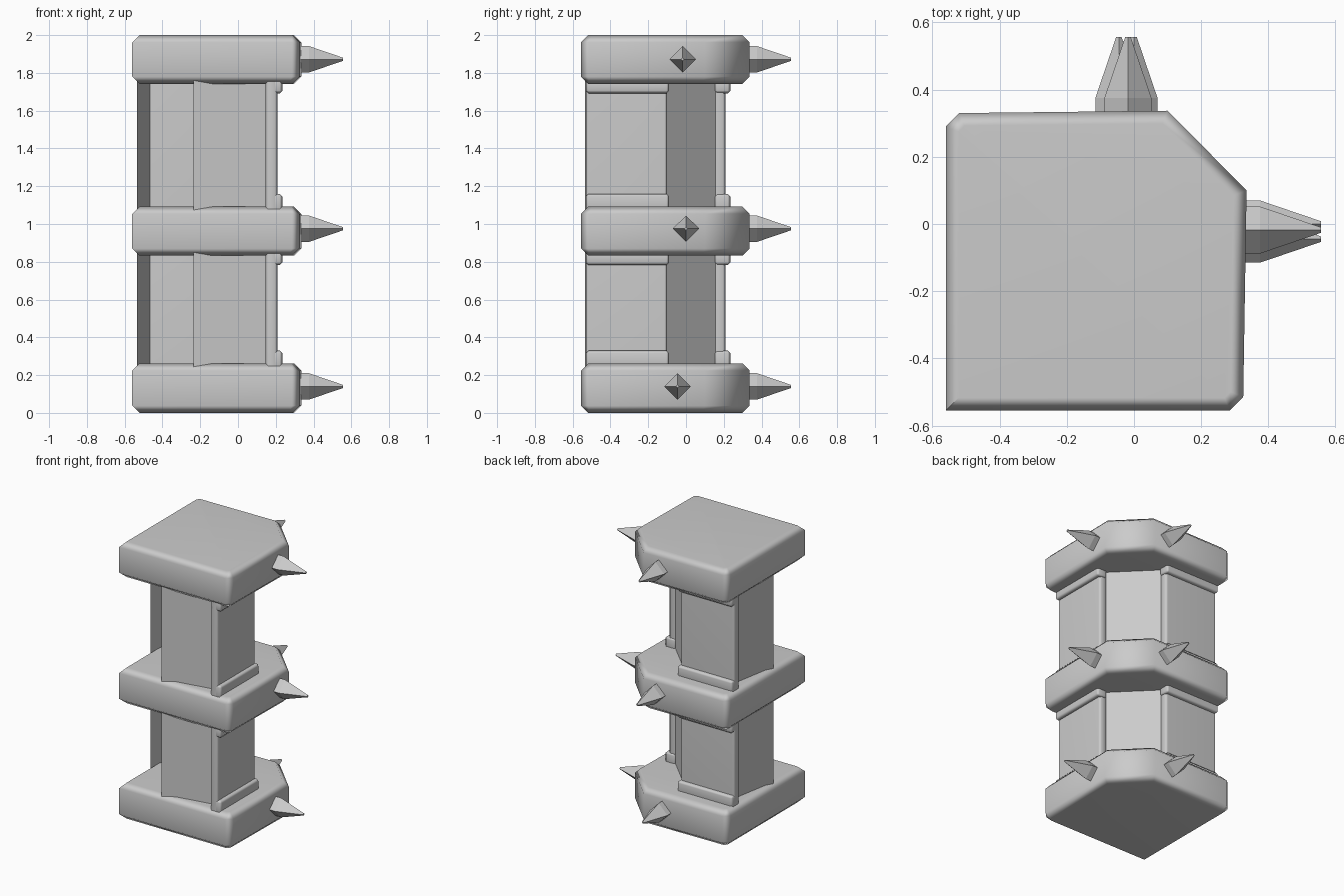
import bpy, bmesh, math

if "Cube" in bpy.data.objects:
    bpy.data.objects.remove(bpy.data.objects["Cube"])


def finish(bm, name, smooth=None, swap=False):
    # swap mirrors the part across the diagonal plane x = y
    if swap:
        for v in bm.verts:
            v.co.x, v.co.y = v.co.y, v.co.x
    bmesh.ops.recalc_face_normals(bm, faces=bm.faces)
    me = bpy.data.meshes.new(name)
    bm.to_mesh(me)
    bm.free()
    ob = bpy.data.objects.new(name, me)
    bpy.context.collection.objects.link(ob)
    if smooth:
        bpy.ops.object.select_all(action='DESELECT')
        ob.select_set(True)
        bpy.context.view_layer.objects.active = ob
        bpy.ops.object.shade_smooth_by_angle(angle=math.radians(smooth))
        wn = ob.modifiers.new("weighted_normals", 'WEIGHTED_NORMAL')
        wn.keep_sharp = True
    return ob


def prism(points, z0, z1):
    bm = bmesh.new()
    lower = [bm.verts.new((x, y, z0)) for x, y in points]
    upper = [bm.verts.new((x, y, z1)) for x, y in points]
    n = len(points)
    bm.faces.new(lower[::-1])
    bm.faces.new(upper)
    for i in range(n):
        j = (i + 1) % n
        bm.faces.new((lower[i], lower[j], upper[j], upper[i]))
    return bm


def slab(name, z0, z1):
    pts = [(-.56, -.555), (.285, -.555), (.325, -.515), (.335, .10),
           (.10, .337), (-.52, .33), (-.56, .29)]
    bm = prism(pts, z0, z1)
    rim = [e for e in bm.edges if abs(e.verts[0].co.z - e.verts[1].co.z) < 1e-5]
    bmesh.ops.bevel(bm, geom=rim, offset=.038, segments=1, affect='EDGES')
    finish(bm, name, smooth=50)


def box(name, x, y, z, bevel, swap):
    bm = prism([(x[0], y[0]), (x[1], y[0]), (x[1], y[1]), (x[0], y[1])], *z)
    bmesh.ops.bevel(bm, geom=bm.edges[:], offset=bevel, segments=1, affect='EDGES')
    finish(bm, name, smooth=50, swap=swap)


def spike(name, y, z, swap):
    # diamond section: short straight collar, then a long taper
    bm = bmesh.new()
    rings = []
    for x, r in ((.30, .07), (.375, .07), (.557, .008)):
        rings.append([bm.verts.new((x, y + r * a, z + r * b))
                      for a, b in ((1, 0), (0, 1), (-1, 0), (0, -1))])
    for p, q in zip(rings, rings[1:]):
        for i in range(4):
            j = (i + 1) % 4
            bm.faces.new((p[i], p[j], q[j], q[i]))
    bm.faces.new(rings[0])
    bm.faces.new(rings[-1])
    finish(bm, name, swap=swap)


# Three heavy slabs
for name, z0, z1 in (("base_slab", 0, .262), ("middle_slab", .832, 1.092),
                     ("top_slab", 1.742, 2.0)):
    slab(name, z0, z1)

# Open folded core wall, missing at the front left corner
path = [(-.235, -.535), (.155, -.465), (.155, -.10),
        (-.10, .155), (-.465, .155), (-.535, -.235)]
bm = bmesh.new()
cols = [(bm.verts.new((x, y, .15)), bm.verts.new((x, y, 1.85))) for x, y in path]
for a, b in zip(cols, cols[1:]):
    bm.faces.new((a[0], b[0], b[1], a[1]))
finish(bm, "core_wall")

# Panels with trims on the right and back sides, plus spikes
for side, swap in (("right", False), ("back", True)):
    for level, z0, z1 in (("lower", .262, .832), ("upper", 1.092, 1.742)):
        box(f"{side}_{level}_panel", (.145, .21), (-.53, -.10),
            (z0 - .03, z1 + .03), .014, swap)
        box(f"{side}_{level}_bottom_trim", (.15, .235), (-.53, -.09),
            (z0 - .03, z0 + .068), .014, swap)
        box(f"{side}_{level}_top_trim", (.15, .235), (-.53, -.09),
            (z1 - .05, z1 + .03), .014, swap)
    for level, off, z in (("base", -.045, .14), ("middle", 0, .975),
                          ("top", -.018, 1.872)):
        spike(f"{side}_{level}_spike", off, z, swap)
